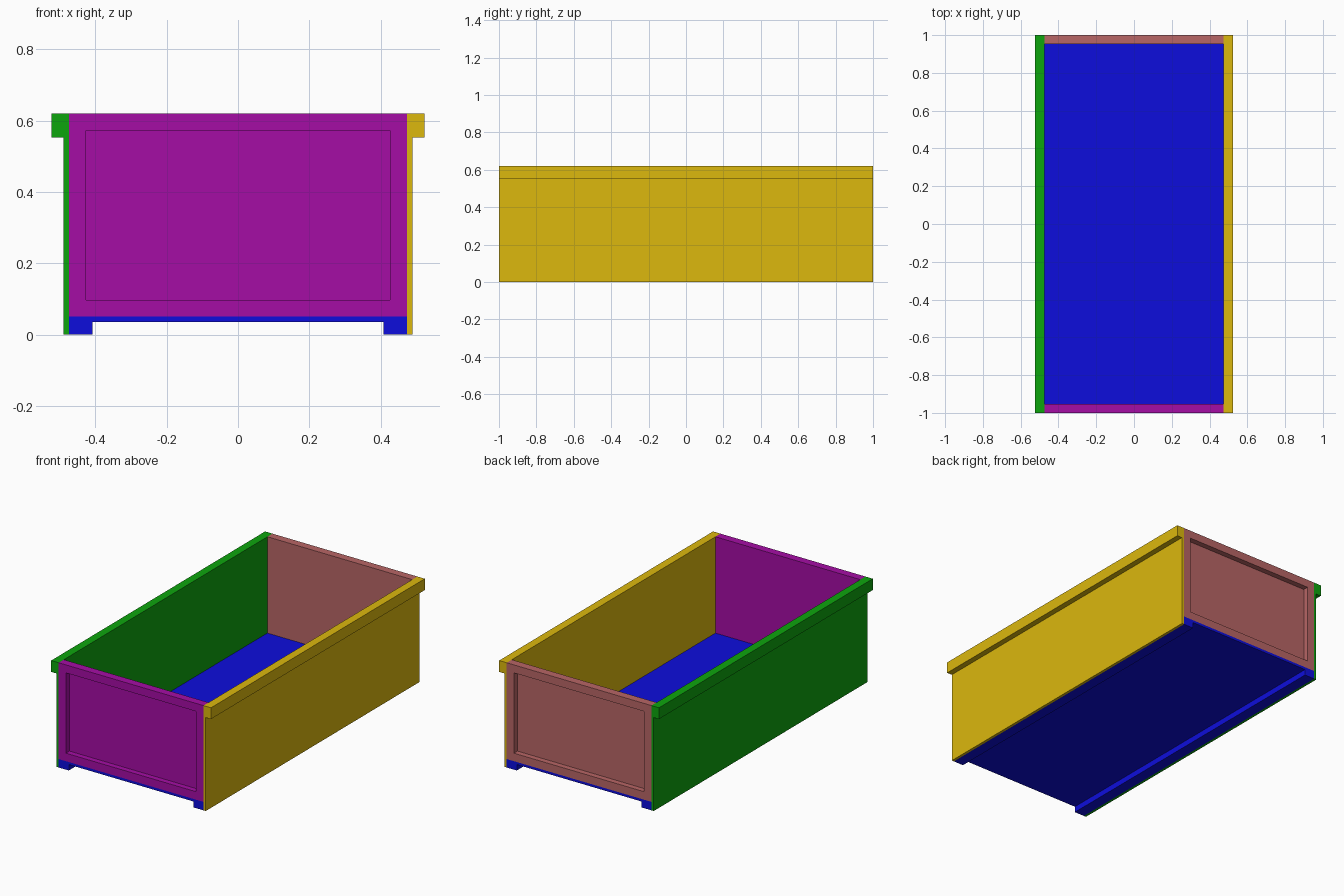
import bpy, bmesh

if "Cube" in bpy.data.objects:
    bpy.data.objects.remove(bpy.data.objects["Cube"])

HALF_LEN = 1.0
TOP, LIP_Z = 0.62, 0.553                   # rim top and underside
INNER, WALL, LIP = 0.474, 0.489, 0.523     # half widths
FLOOR_TOP, FLOOR_BOTTOM, RAIL = 0.05, 0.035, 0.408
PANEL, RECESS, FRAME = 0.048, 0.033, 0.067


def finish(bm, name, color):
    bmesh.ops.recalc_face_normals(bm, faces=bm.faces[:])
    mesh = bpy.data.meshes.new(name)
    bm.to_mesh(mesh)
    bm.free()
    mat = bpy.data.materials.new(name + "_paint")
    mat.diffuse_color = (*color, 1)
    mat.use_nodes = True
    mat.node_tree.nodes["Principled BSDF"].inputs["Base Color"].default_value = mat.diffuse_color
    mesh.materials.append(mat)
    obj = bpy.data.objects.new(name, mesh)
    bpy.context.collection.objects.link(obj)
    return obj


def extrude_profile(name, points, y0, y1, color):
    """Extrude an x-z outline along y."""
    bm = bmesh.new()
    face = bm.faces.new([bm.verts.new((x, y0, z)) for x, z in points])
    ext = bmesh.ops.extrude_face_region(bm, geom=[face])
    verts = [v for v in ext["geom"] if isinstance(v, bmesh.types.BMVert)]
    bmesh.ops.translate(bm, verts=verts, vec=(0, y1 - y0, 0))
    return finish(bm, name, color)


def end_panel(name, side, color):
    """Board with a framed recess on its outer face; side is -1 front, 1 back."""
    outer, inner = side * HALF_LEN, side * (HALF_LEN - PANEL)
    bm = bmesh.new()
    bmesh.ops.create_cube(bm, size=1)
    for v in bm.verts:
        v.co.x *= 2 * INNER
        v.co.y = outer if v.co.y * side > 0 else inner
        v.co.z = TOP if v.co.z > 0 else FLOOR_TOP
    face = next(f for f in bm.faces if all(abs(v.co.y - outer) < 1e-5 for v in f.verts))
    bmesh.ops.inset_region(bm, faces=[face], thickness=FRAME)
    ext = bmesh.ops.extrude_discrete_faces(bm, faces=[face])
    bmesh.ops.translate(bm, verts=ext["faces"][0].verts[:], vec=(0, -side * RECESS, 0))
    return finish(bm, name, color)


# Floor tray with a rail under each long edge
extrude_profile("floor", [
    (-INNER, 0), (-RAIL, 0), (-RAIL, FLOOR_BOTTOM), (RAIL, FLOOR_BOTTOM),
    (RAIL, 0), (INNER, 0), (INNER, FLOOR_TOP), (-INNER, FLOOR_TOP)],
    -HALF_LEN, HALF_LEN, (0.004, 0.004, 0.716))

# Long side walls with an overhanging lip
for name, s, color in (("left_side", -1, (0.004, 0.376, 0.004)),
                       ("right_side", 1, (0.716, 0.479, 0.004))):
    outline = [(INNER, 0), (WALL, 0), (WALL, LIP_Z), (LIP, LIP_Z), (LIP, TOP), (INNER, TOP)]
    extrude_profile(name, [(s * x, z) for x, z in outline], -HALF_LEN, HALF_LEN, color)

# Recessed end panels
end_panel("front_panel", -1, (0.376, 0.004, 0.376))
end_panel("back_panel", 1, (0.479, 0.133, 0.133))
